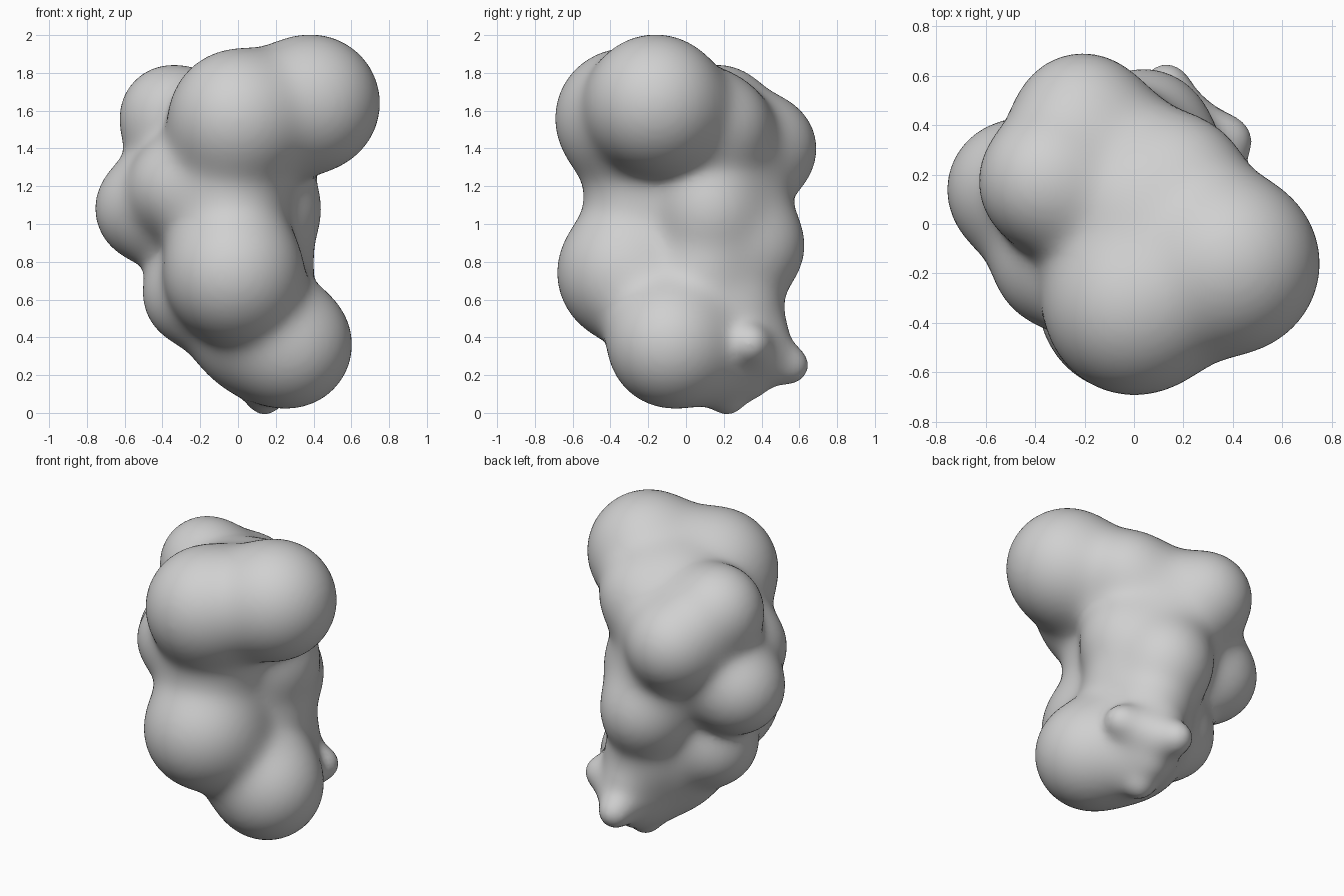
import bpy
import bmesh
import math
from mathutils import Vector

cube = bpy.data.objects.get("Cube")
if cube:
    bpy.data.objects.remove(cube, do_unlink=True)

# Lobes of the blob: x, y, z, radius
UPPER = [
    (0.39, -0.16, 1.64, 0.36), (0.0, -0.33, 1.56, 0.36),
    (-0.355, 0.17, 1.57, 0.266), (-0.21, 0.42, 1.40, 0.266),
    (0.19, 0.18, 1.52, 0.24), (0.02, 0.05, 1.55, 0.26),
    (0.0, 0.25, 1.42, 0.19),
]
MIDDLE = [
    (-0.02, -0.32, 0.74, 0.36), (-0.03, -0.24, 1.15, 0.26),
    (-0.48, 0.14, 1.08, 0.273), (-0.32, -0.165, 1.20, 0.235),
    (0.18, 0.13, 1.08, 0.245), (0.04, 0.36, 0.88, 0.26),
    (-0.08, 0.12, 1.15, 0.29), (-0.25, 0.05, 0.62, 0.245),
    (-0.02, 0.28, 1.15, 0.20), (0.17, 0.11, 0.78, 0.19),
]
LOWER = [
    (0.273, -0.08, 0.36, 0.328), (0.04, 0.04, 0.42, 0.27),
    (0.10, 0.27, 0.54, 0.215), (0.15, 0.17, 0.26, 0.16),
    (0.13, 0.31, 0.29, 0.12),
]
# Small nubs at the back of the base, with the ridge that links them
NUBS = [
    (0.13, 0.56, 0.25, 0.078), (0.14, 0.46, 0.28, 0.10),
    (0.39, 0.34, 0.37, 0.075), (0.30, 0.36, 0.35, 0.075),
    (0.22, 0.41, 0.31, 0.075), (0.14, 0.22, 0.07, 0.065),
    (0.14, 0.33, 0.18, 0.08), (0.13, 0.41, 0.42, 0.10),
]
LOBES = [(Vector(b[:3]), b[3]) for b in UPPER + MIDDLE + LOWER]
RIDGE = [(Vector(b[:3]), b[3]) for b in NUBS]


def ball_fields(p, balls):
    """Distance to each ball and the direction away from it."""
    return [((p - c).length - r, (p - c).normalized()) for c, r in balls]


def blend(fields, softness):
    """Soft minimum of several distances, with its gradient."""
    total, grad = 0.0, Vector()
    for dist, direction in fields:
        w = math.exp(-dist / softness)
        total += w
        grad += direction * w
    return -softness * math.log(total), grad / total


def settle(p):
    """Move a point onto the softly blended skin."""
    for _ in range(6):
        body_field = blend(ball_fields(p, LOBES), 0.068)
        dist, grad = blend([body_field] + ball_fields(p, RIDGE), 0.04)
        step = dist / max(grad.length, 0.3)
        p = p - grad.normalized() * max(-0.05, min(0.05, step))
    return p


# Rough body: slightly enlarged balls fused into one skin
bm = bmesh.new()
for centre, radius in LOBES + RIDGE:
    ret = bmesh.ops.create_icosphere(bm, subdivisions=4, radius=radius + 0.04)
    bmesh.ops.translate(bm, verts=ret["verts"], vec=centre)
mesh = bpy.data.meshes.new("rough_body")
bm.to_mesh(mesh)
bm.free()
body = bpy.data.objects.new("blob_body", mesh)
bpy.context.collection.objects.link(body)
fuse = body.modifiers.new("fuse", "REMESH")
fuse.mode = "VOXEL"
fuse.voxel_size = 0.028
relax = body.modifiers.new("relax", "SMOOTH")
relax.factor = 0.5
relax.iterations = 10
bpy.context.view_layer.update()
skin = bpy.data.meshes.new_from_object(
    body.evaluated_get(bpy.context.evaluated_depsgraph_get()))
body.modifiers.clear()
body.data = skin
bpy.data.meshes.remove(mesh)
skin.name = "blob_body"

# Soft blends between lobes
for v in skin.vertices:
    v.co = settle(v.co.copy())
skin.update()

even = body.modifiers.new("even_out", "SMOOTH")
even.factor = 0.5
even.iterations = 2

# Single plain grey
grey = bpy.data.materials.new("plain_grey")
grey.use_nodes = True
colour = (0.63, 0.63, 0.63, 1.0)
grey.diffuse_color = colour
grey.node_tree.nodes["Principled BSDF"].inputs["Base Color"].default_value = colour
skin.materials.clear()
skin.materials.append(grey)
for poly in skin.polygons:
    poly.use_smooth = True
    poly.material_index = 0
